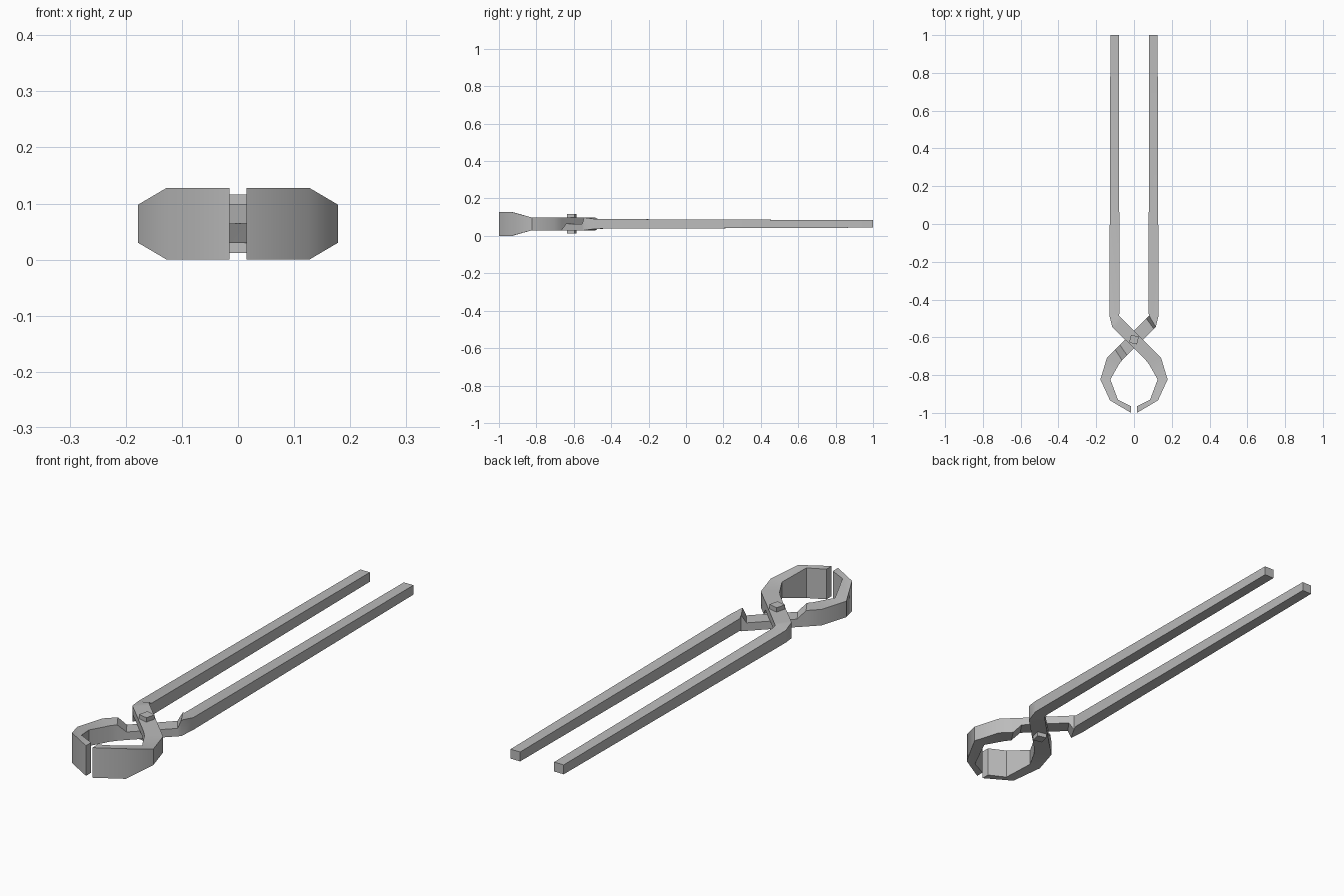
import bpy
import bmesh
import math
from mathutils import Matrix, Vector

cube = bpy.data.objects.get("Cube")
if cube:
    bpy.data.objects.remove(cube, do_unlink=True)

MID = 0.064       # height of the plane the two arms share
THICK = 0.034     # half thickness around the joint

steel = bpy.data.materials.new("grey steel")
steel.use_nodes = True
colour = (0.5, 0.5, 0.5, 1)
steel.diffuse_color = colour
steel.node_tree.nodes["Principled BSDF"].inputs["Base Color"].default_value = colour

# Cross-sections from jaw tip to handle end:
# outer edge (x, y), inner edge (x, y), depth below and above the middle plane
sections = [
    ((0.015, -1), (0.015, -0.965), MID, MID),
    ((0.127, -0.934), (0.085, -0.93), MID, MID),
    ((0.178, -0.823), (0.125, -0.823), THICK, THICK),
    ((0.143, -0.707), (0.08, -0.743), THICK, THICK),
    ((0.1, -0.664), (0.063, -0.722), THICK, THICK),
    ((0.075, -0.64), (0.037, -0.695), 0, THICK),
    ((-0.065, -0.5), (-0.105, -0.555), 0, THICK),
    ((-0.08, -0.485), (-0.115, -0.545), THICK, THICK),
    ((-0.077, -0.47), (-0.13, -0.485), 0.026, 0.026),
    ((-0.08, 1), (-0.125, 1), 0.02, 0.02),
]


def finish(name, bm):
    """Turn a bmesh into a steel object with sharp corners kept."""
    bmesh.ops.recalc_face_normals(bm, faces=bm.faces)
    mesh = bpy.data.meshes.new(name)
    bm.to_mesh(mesh)
    bm.free()
    mesh.materials.append(steel)
    obj = bpy.data.objects.new(name, mesh)
    bpy.context.collection.objects.link(obj)
    bpy.ops.object.select_all(action="DESELECT")
    obj.select_set(True)
    bpy.context.view_layer.objects.active = obj
    bpy.ops.object.shade_smooth_by_angle(angle=math.radians(38))
    return obj


def make_arm(name, turn):
    """Loft one arm; turn = -1 rolls it half a turn about the long axis."""
    bm = bmesh.new()
    rings = []
    for outer, inner, below, above in sections:
        corners = [(outer, -below), (outer, above), (inner, above), (inner, -below)]
        rings.append([bm.verts.new((turn * p[0], p[1], MID + turn * dz))
                      for p, dz in corners])
    for a, b in zip(rings, rings[1:]):
        for i in range(4):
            j = (i + 1) % 4
            bm.faces.new((a[i], a[j], b[j], b[i]))
    bm.faces.new(rings[0])
    bm.faces.new(rings[-1])
    return finish(name, bm)


# Two identical arms crossing at the joint
make_arm("upper_arm", 1)
make_arm("lower_arm", -1)

# Square rivet through the joint
bm = bmesh.new()
bmesh.ops.create_cube(bm, size=1, matrix=Matrix.LocRotScale(
    Vector((0, -0.612, MID)),
    Matrix.Rotation(math.radians(-14), 3, "Z").to_quaternion(),
    Vector((0.042, 0.042, 0.105))))
finish("rivet", bm)
